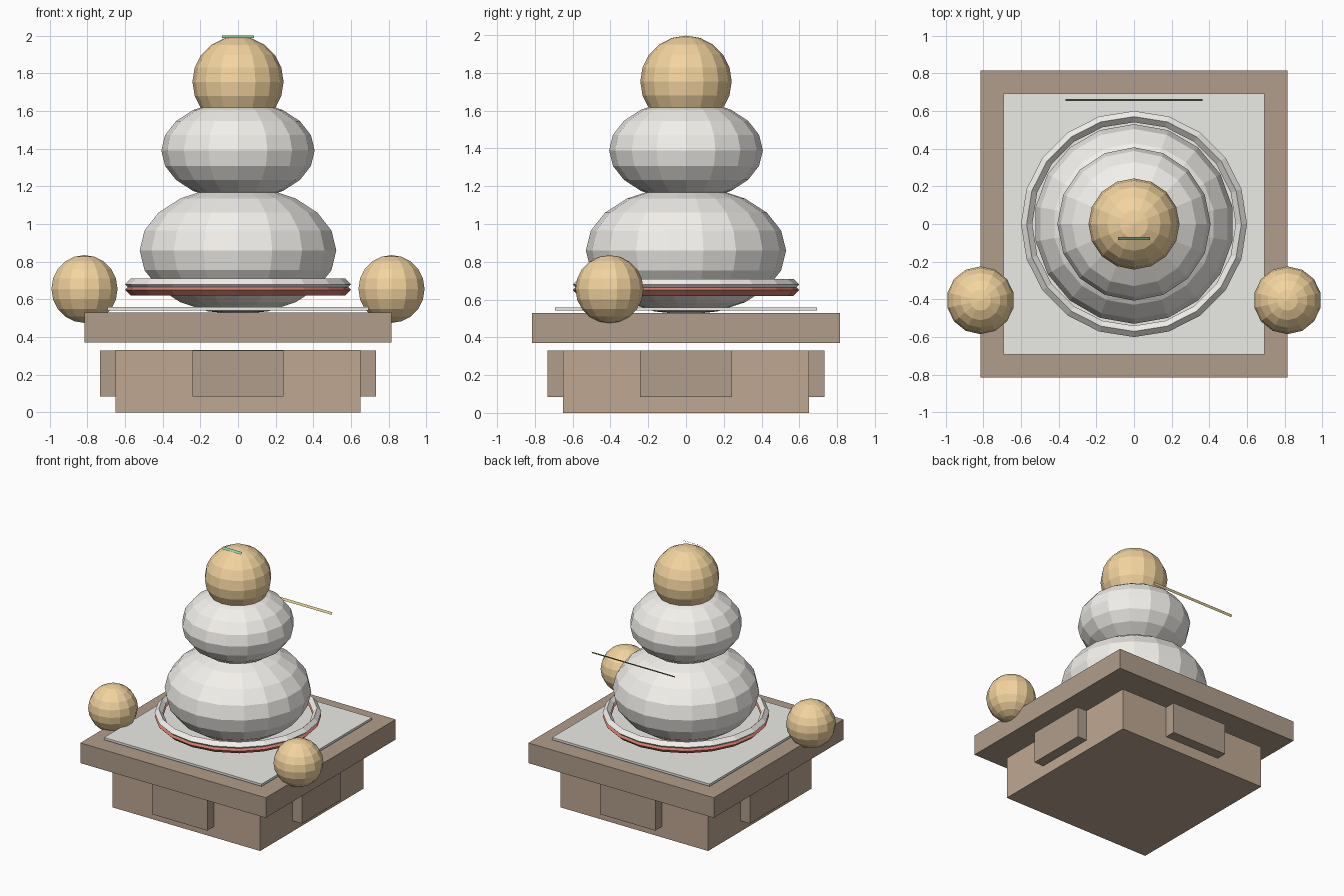
import bpy
from math import pi

if "Cube" in bpy.data.objects:
    bpy.data.objects.remove(bpy.data.objects["Cube"])


def material(name, rgb):
    m = bpy.data.materials.new(name)
    m.diffuse_color = (*rgb, 1)
    m.use_nodes = True
    m.node_tree.nodes["Principled BSDF"].inputs["Base Color"].default_value = m.diffuse_color
    return m


WOOD = material("wood", (0.52, 0.39, 0.29))
DARK = material("dark_wood", (0.44, 0.34, 0.26))
PAPER = material("paper", (0.83, 0.83, 0.79))
RICE = material("rice_cake", (0.90, 0.88, 0.84))
RED = material("red", (0.65, 0.20, 0.15))
ORANGE = material("orange", (0.90, 0.66, 0.35))
GREEN = material("green", (0.30, 0.60, 0.38))
GOLD = material("gold", (0.80, 0.68, 0.30))


def finish(name, mat):
    ob = bpy.context.object
    ob.name = name
    ob.data.materials.append(mat)
    return ob


def box(name, mat, center, size):
    bpy.ops.mesh.primitive_cube_add(size=1, location=center)
    bpy.context.object.scale = size
    return finish(name, mat)


def ball(name, mat, center, radius, height, segments, rings):
    bpy.ops.mesh.primitive_uv_sphere_add(segments=segments, ring_count=rings, radius=1, location=center)
    bpy.context.object.scale = (radius, radius, height)
    return finish(name, mat)


def hoop(name, mat, z):
    bpy.ops.mesh.primitive_torus_add(major_segments=20, minor_segments=4,
                                     major_radius=0.57, minor_radius=0.03, location=(0, 0, z))
    return finish(name, mat)


def strip(name, mat, half, y0, y1, z0, z1):
    mesh = bpy.data.meshes.new(name)
    mesh.from_pydata([(-half, y0, z0), (half, y0, z0), (half, y1, z1), (-half, y1, z1)],
                     [], [(0, 1, 2, 3)])
    mesh.materials.append(mat)
    ob = bpy.data.objects.new(name, mesh)
    bpy.context.collection.objects.link(ob)
    return ob


# stand with a raised panel on each side
box("stand_base", WOOD, (0, 0, 0.165), (1.30, 1.30, 0.33))
for s, side in ((-1, "low"), (1, "high")):
    box("side_panel_x_" + side, DARK, (s * 0.69, 0, 0.207), (0.084, 0.485, 0.245))
    box("side_panel_y_" + side, DARK, (0, s * 0.69, 0.207), (0.485, 0.084, 0.245))

# tray and paper sheet
box("tray", DARK, (0, 0, 0.45), (1.63, 1.63, 0.16))
box("paper_sheet", PAPER, (0, 0, 0.55), (1.385, 1.385, 0.018))

# red and white hoops
hoop("red_hoop", RED, 0.65)
hoop("white_hoop", RICE, 0.68)

# stacked rice cakes and fruit
ball("lower_rice_cake", RICE, (0, 0, 0.86), 0.53, 0.34, 18, 10)
ball("upper_rice_cake", RICE, (0, 0, 1.39), 0.407, 0.265, 16, 10)
ball("top_fruit", ORANGE, (0, 0, 1.755), 0.242, 0.242, 16, 10)
for s, side in ((-1, "left"), (1, "right")):
    ball("side_fruit_" + side, ORANGE, (s * 0.815, -0.405, 0.655), 0.18, 0.18, 14, 10)

# thin tilted leaf and back strip
strip("leaf", GREEN, 0.085, -0.086, -0.068, 1.988, 2.0)
strip("back_strip", GOLD, 0.365, 0.654, 0.664, 1.302, 1.318)
